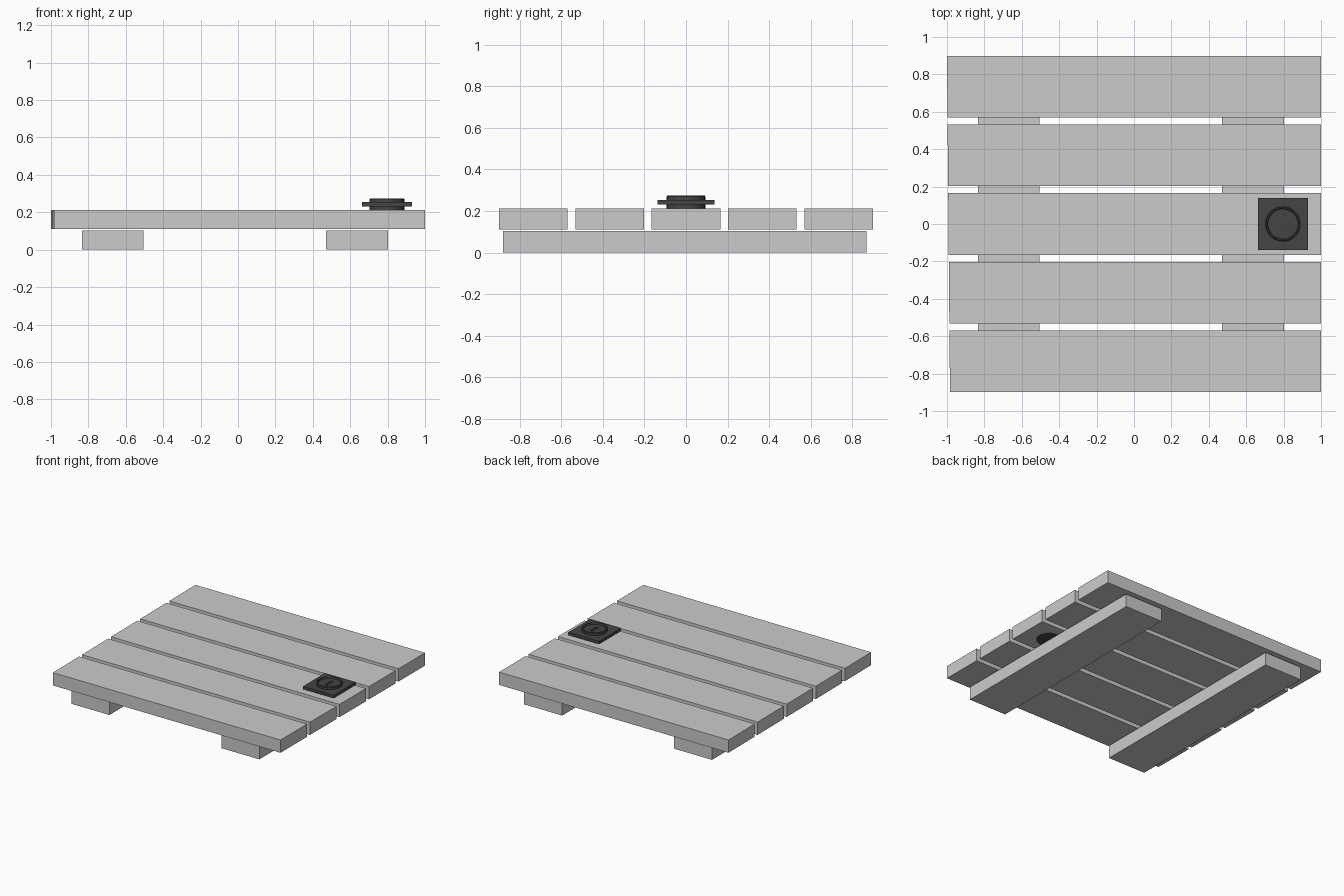
import bpy, bmesh, math

if "Cube" in bpy.data.objects:
    bpy.data.objects.remove(bpy.data.objects["Cube"])

dark = bpy.data.materials.new("dark_metal")
dark.diffuse_color = (0.06, 0.06, 0.06, 1)
dark.use_nodes = True
dark.node_tree.nodes["Principled BSDF"].inputs["Base Color"].default_value = dark.diffuse_color


def make_object(name, bm, mat=None):
    bmesh.ops.recalc_face_normals(bm, faces=bm.faces)
    mesh = bpy.data.meshes.new(name)
    bm.to_mesh(mesh)
    bm.free()
    obj = bpy.data.objects.new(name, mesh)
    bpy.context.collection.objects.link(obj)
    if mat:
        mesh.materials.append(mat)
    return obj


def box(name, x, y, z, mat=None, left_edge=None):
    """Box from min/max ranges; left_edge(y) optionally slants the -x end."""
    bm = bmesh.new()
    bmesh.ops.create_cube(bm, size=1)
    for v in bm.verts:
        c = [r[0] if k < 0 else r[1] for k, r in zip(v.co, (x, y, z))]
        if left_edge and v.co.x < 0:
            c[0] = left_edge(c[1])
        v.co = c
    return make_object(name, bm, mat)


# Door planks, with the left ends cut along one slightly slanted line
for i in range(5):
    y = (i - 2) * 0.367
    box(f"plank_{i + 1}", (-1, 1), (y - 0.165, y + 0.165), (0.112, 0.213),
        left_edge=lambda yy: -0.992 - 0.009 * yy)

# Cross battens underneath
for name, x in (("left_batten", (-0.834, -0.504)), ("right_batten", (0.471, 0.802))):
    box(name, x, (-0.88, 0.868), (0, 0.103))

# Lock plate
LX = 0.796
box("lock_plate", (LX - 0.134, LX + 0.134), (-0.138, 0.138), (0.232, 0.254), dark)

# Lock barrel: turned profile through the plank, with a raised rim
profile = [(0, 0.110), (0.093, 0.110), (0.093, 0.270), (0.089, 0.275),
           (0.083, 0.275), (0.080, 0.262), (0, 0.262)]
bm = bmesh.new()
verts = [bm.verts.new((r, 0, z)) for r, z in profile]
edges = [bm.edges.new(p) for p in zip(verts, verts[1:])]
bmesh.ops.spin(bm, geom=verts + edges, cent=(0, 0, 0), axis=(0, 0, 1),
               angle=math.tau, steps=32)
bmesh.ops.remove_doubles(bm, verts=bm.verts, dist=0.0001)
bmesh.ops.translate(bm, verts=bm.verts, vec=(LX, 0, 0))
barrel = make_object("lock_barrel", bm, dark)

# Keyhole slot cut into the barrel
cutter = box("keyhole_cutter", (LX - 0.012, LX + 0.012), (-0.038, 0.038), (0.235, 0.3), dark)
cutter.hide_render = True
cutter.hide_set(True)
cut = barrel.modifiers.new("keyhole", 'BOOLEAN')
cut.operation = 'DIFFERENCE'
cut.solver = 'EXACT'
cut.object = cutter

bpy.ops.object.select_all(action='DESELECT')
barrel.select_set(True)
bpy.context.view_layer.objects.active = barrel
bpy.ops.object.shade_smooth_by_angle(angle=math.radians(30))
